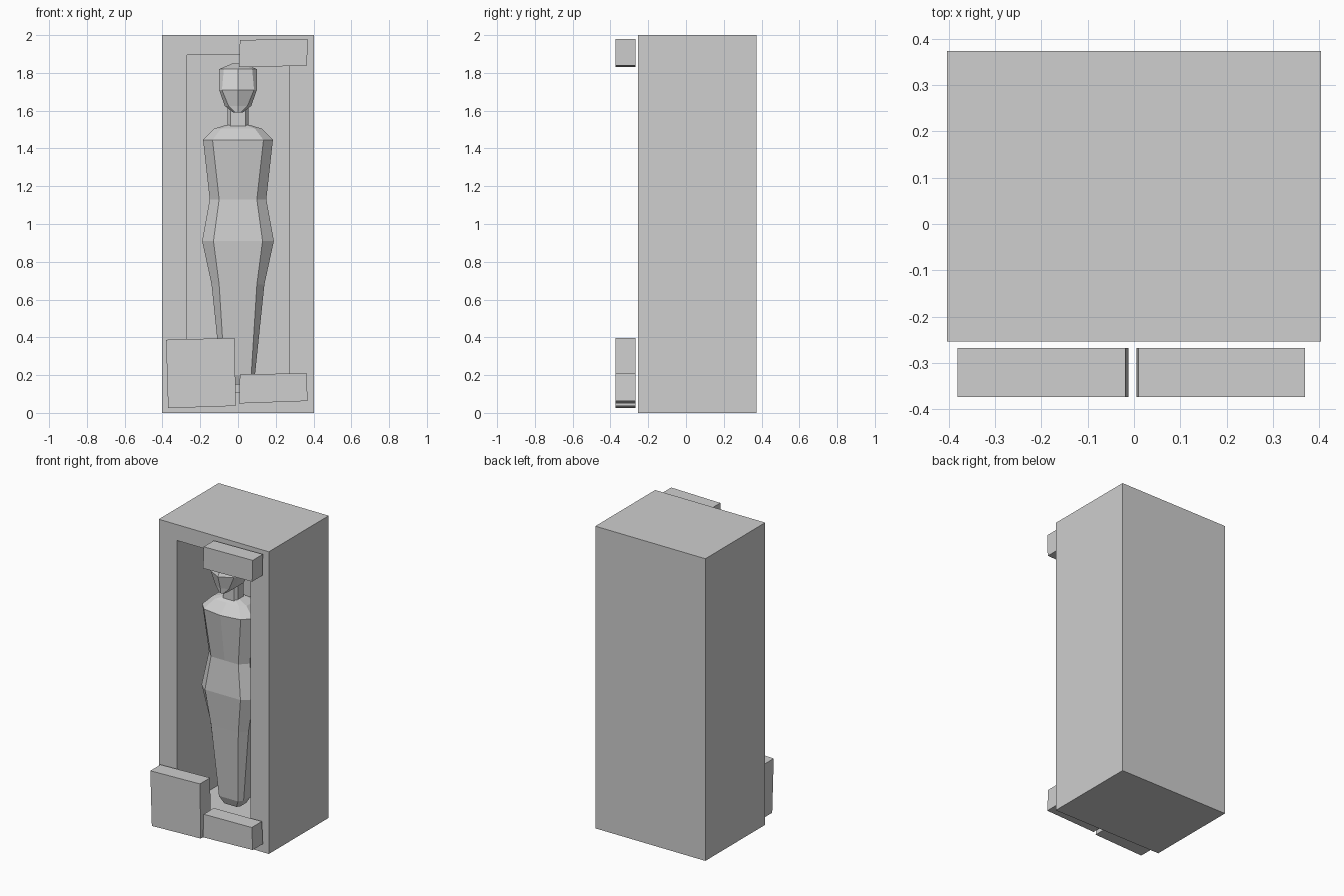
import bpy
import bmesh

default = bpy.data.objects.get("Cube")
if default:
    bpy.data.objects.remove(default)

stone = bpy.data.materials.new("grey stone")
stone.use_nodes = True
stone.diffuse_color = (0.62, 0.62, 0.62, 1)
stone.node_tree.nodes["Principled BSDF"].inputs["Base Color"].default_value = (0.62, 0.62, 0.62, 1)


def finish(name, bm):
    bmesh.ops.recalc_face_normals(bm, faces=bm.faces)
    mesh = bpy.data.meshes.new(name)
    bm.to_mesh(mesh)
    bm.free()
    mesh.materials.append(stone)
    obj = bpy.data.objects.new(name, mesh)
    bpy.context.collection.objects.link(obj)
    return obj


def slab(name, outline, front, back):
    """Extrude a front outline of (x, z) points along y."""
    bm = bmesh.new()
    face = bm.faces.new([bm.verts.new((x, front, z)) for x, z in outline])
    out = bmesh.ops.extrude_face_region(bm, geom=[face])
    verts = [v for v in out["geom"] if isinstance(v, bmesh.types.BMVert)]
    bmesh.ops.translate(bm, verts=verts, vec=(0, back - front, 0))
    return finish(name, bm)


def loft(name, rings):
    """Skin mirrored rings: z, outer and inner half width, then y of
    ridge, front corner, front side, back side and back."""
    bm = bmesh.new()
    loops = []
    for z, outer, inner, ridge, front, side, rear_side, rear in rings:
        half = [(inner, front), (outer, side), (outer, rear_side), (inner, rear)]
        pts = [(0, ridge)] + half + [(-x, y) for x, y in reversed(half)]
        loops.append([bm.verts.new((x, y, z)) for x, y in pts])
    for low, high in zip(loops, loops[1:]):
        n = len(low)
        for i in range(n):
            j = (i + 1) % n
            bm.faces.new((low[i], low[j], high[j], high[i]))
    bm.faces.new(loops[0])
    bm.faces.new(loops[-1])
    return finish(name, bm)


# Block with a deep niche opened in its front
W, FRONT, BACK, H = 0.403, -0.253, 0.373, 2.0
NICHE_X, NICHE_LOW, NICHE_TOP, NICHE_BACK = 0.27, 0.11, 1.895, 0.25
bm = bmesh.new()


def rect(half, low, top, y):
    corners = ((-half, low), (half, low), (half, top), (-half, top))
    return [bm.verts.new((x, y, z)) for x, z in corners]


shell = [rect(W, 0, H, BACK), rect(W, 0, H, FRONT),
         rect(NICHE_X, NICHE_LOW, NICHE_TOP, FRONT),
         rect(NICHE_X, NICHE_LOW, NICHE_TOP, NICHE_BACK)]
for a, b in zip(shell, shell[1:]):
    for i in range(4):
        j = (i + 1) % 4
        bm.faces.new((a[i], a[j], b[j], b[i]))
bm.faces.new(shell[0])
bm.faces.new(shell[-1])
finish("niche_block", bm)

# Wrapped standing body, from feet to shoulders
loft("body", [
    (0.15, 0.06, 0.045, -0.08, -0.08, -0.06, 0.0, 0.02),
    (0.20, 0.09, 0.07, -0.10, -0.10, -0.07, 0.01, 0.04),
    (0.68, 0.14, 0.10, -0.14, -0.14, -0.09, 0.01, 0.05),
    (0.91, 0.19, 0.13, -0.16, -0.16, -0.11, 0.02, 0.08),
    (1.13, 0.15, 0.10, -0.14, -0.14, -0.09, 0.01, 0.05),
    (1.445, 0.185, 0.135, -0.185, -0.165, -0.11, 0.01, 0.06),
    (1.505, 0.125, 0.09, -0.12, -0.12, -0.09, 0.0, 0.03),
    (1.525, 0.06, 0.04, -0.09, -0.09, -0.07, -0.01, 0.0),
])

# Neck
loft("neck", [(z, 0.055, 0.04, -0.10, -0.10, -0.08, -0.02, 0.0)
              for z in (1.50, 1.66)])

# Faceted head with a ridged face
loft("head", [
    (1.59, 0.025, 0.015, -0.18, -0.175, -0.16, -0.08, -0.06),
    (1.625, 0.07, 0.05, -0.185, -0.165, -0.13, -0.04, -0.01),
    (1.71, 0.10, 0.085, -0.21, -0.165, -0.13, -0.01, 0.03),
    (1.82, 0.10, 0.075, -0.15, -0.13, -0.11, -0.01, 0.03),
    (1.85, 0.03, 0.02, -0.08, -0.08, -0.07, -0.04, -0.03),
])

# Rough plates in front of the block
plates = {
    "upper_plate": [(0.005, 1.83), (0.365, 1.838), (0.369, 1.98), (0.01, 1.974)],
    "lower_plate": [(0.005, 0.05), (0.369, 0.063), (0.362, 0.21), (0.01, 0.204)],
    "large_plate": [(-0.37, 0.025), (-0.012, 0.037), (-0.018, 0.397), (-0.381, 0.387)],
}
for name, outline in plates.items():
    slab(name, outline, -0.373, -0.267)
